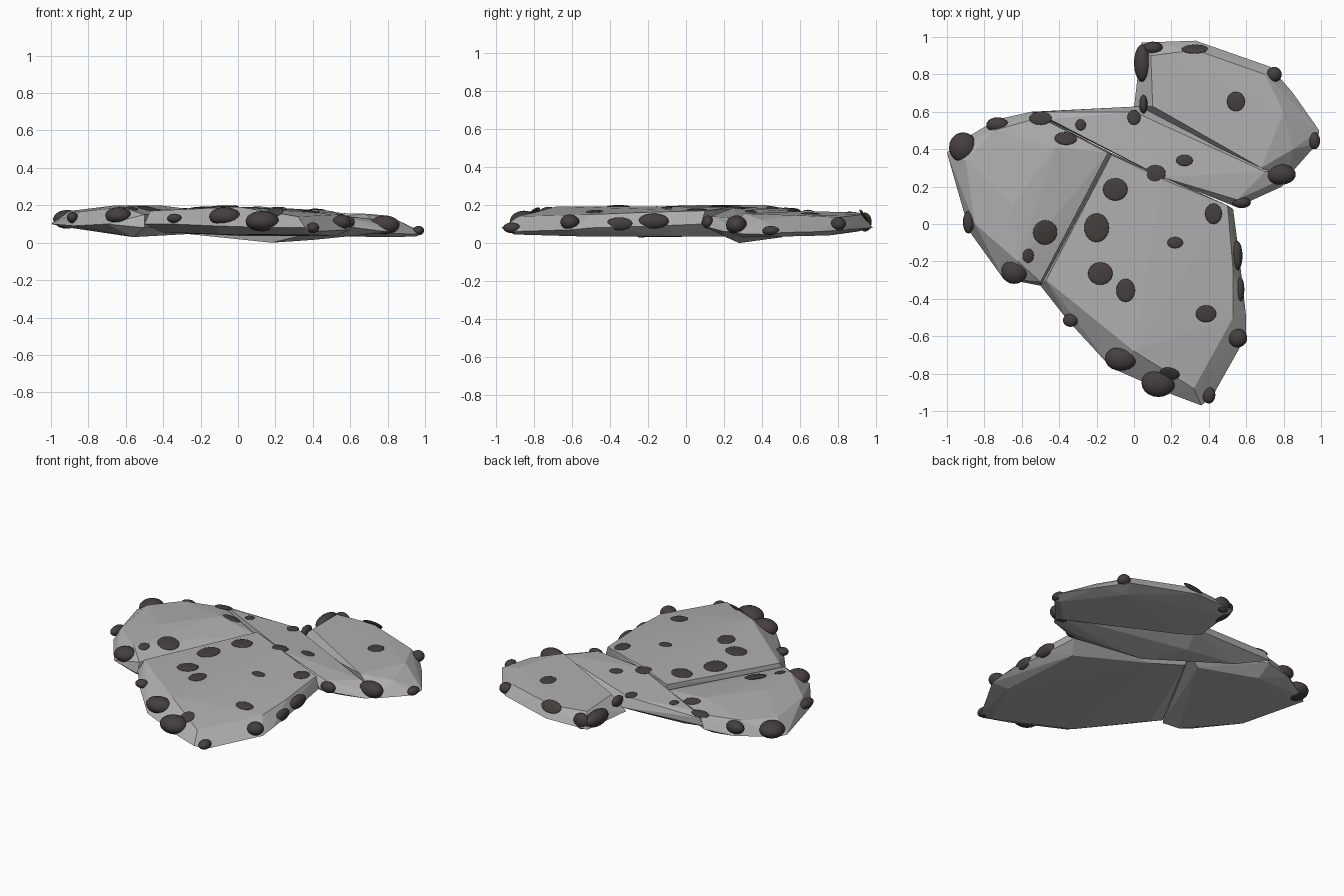
import bpy, bmesh
from mathutils import Vector, Matrix
from mathutils.bvhtree import BVHTree


def material(name, rgb):
    m = bpy.data.materials.new(name)
    m.diffuse_color = (*rgb, 1)
    return m


stone = material("grey stone", (0.43, 0.43, 0.43))
moss = material("dark moss", (0.060, 0.050, 0.049))
trees = []


def add_object(name, bm, mat):
    me = bpy.data.meshes.new(name)
    bm.to_mesh(me)
    me.materials.append(mat)
    ob = bpy.data.objects.new(name, me)
    bpy.context.collection.objects.link(ob)
    return ob


# Faceted slab: convex hull of its top, rim and bottom corners
def slab(name, top, rim, bottom):
    bm = bmesh.new()
    for p in top + rim + bottom:
        bm.verts.new(p)
    r = bmesh.ops.convex_hull(bm, input=bm.verts[:])
    loose = {v for v in r["geom_interior"] + r["geom_unused"]
             if isinstance(v, bmesh.types.BMVert) and not v.link_faces}
    bmesh.ops.delete(bm, geom=list(loose), context='VERTS')
    bmesh.ops.recalc_face_normals(bm, faces=bm.faces[:])
    trees.append(BVHTree.FromBMesh(bm))
    add_object(name, bm, stone)
    bm.free()


slab("main_slab",
     [(-.47, -.3, .17), (-.12, .37, .19), (.15, .24, .19), (.5, .1, .17),
      (.53, -.25, .16), (.53, -.5, .15), (0, -.68, .192), (.32, -.88, .14)],
     [(-.5, -.33, .1), (-.35, -.52, .1), (-.12, -.77, .09), (.2, -.91, .08),
      (.36, -.97, .08), (.42, -.92, .06), (.6, -.6, .07), (.6, -.5, .08),
      (.56, -.15, .09), (.53, .08, .1), (.1, .26, .1), (-.12, .38, .1)],
     [(-.4, -.33, .055), (-.1, -.68, .045), (.35, -.9, .045), (.52, -.55, .035),
      (.48, 0, .035), (.05, .24, .035), (-.12, .33, .045)])

slab("left_slab",
     [(-.9, .34, .17), (-.85, 0, .165), (-.62, -.2, .19), (-.5, -.31, .15),
      (-.42, .41, .2), (-.65, .1, .2), (-.5, .57, .175), (-.75, .5, .175), (-.14, .38, .165)],
     [(-1, .38, .1), (-.95, .43, .09), (-.73, .56, .09), (-.55, .6, .1),
      (-.88, -.04, .09), (-.7, -.29, .1), (-.5, -.33, .08), (-.12, .38, .1)],
     [(-.56, -.25, .03), (-.55, .5, .04), (-.2, .35, .05), (-.9, .36, .08)])

slab("middle_slab",
     [(-.52, .6, .165), (-.45, .56, .18), (0, .6, .165), (.15, .25, .185),
      (.7, .28, .13), (.55, .13, .14), (.75, .22, .1)],
     [(.79, .2, .06), (.55, .09, .09), (.85, .28, .06), (.05, .63, .1), (-.55, .6, .12)],
     [(.18, .28, 0), (.4, .25, .015), (.6, .2, .035), (0, .5, .03), (-.35, .52, .055)])

slab("back_slab",
     [(.09, .9, .16), (.1, .63, .168), (.33, .93, .15), (.68, .3, .155),
      (.7, .8, .135), (.8, .6, .145), (.85, .4, .12)],
     [(.04, .97, .08), (.33, .98, .08), (.73, .84, .07), (.85, .7, .06), (.99, .5, .055),
      (.98, .43, .045), (.82, .25, .05), (0, .62, .08)],
     [(.1, .9, .06), (.15, .6, .04), (.8, .3, .03), (.95, .45, .033), (.7, .75, .04)])


def blob(bm, matrix, sx, sy, sz):
    bmesh.ops.create_icosphere(bm, subdivisions=3, radius=1,
                               matrix=matrix @ Matrix.Diagonal((sx, sy, sz, 1)))


# Flat moss patches lying on the top faces: x, y, radius x, radius y
flat = [(-.5, .565, .06, .035), (-.365, .457, .06, .035), (-.285, .53, .028, .03),
        (0, .57, .035, .04), (.325, .935, .07, .04), (.545, .655, .048, .052),
        (.27, .34, .045, .03), (.115, .27, .055, .045), (-.1, .185, .066, .06),
        (-.2, -.02, .066, .077), (-.475, -.045, .066, .066), (-.565, -.17, .03, .038),
        (-.18, -.265, .066, .06), (-.045, -.355, .05, .062), (.425, .055, .045, .055),
        (.22, -.1, .042, .03), (.385, -.48, .055, .045), (.19, -.8, .055, .04)]
bm = bmesh.new()
for x, y, rx, ry in flat:
    hits = [t.ray_cast(Vector((x, y, 1)), Vector((0, 0, -1))) for t in trees]
    loc, nor = max((h for h in hits if h[0]), key=lambda h: h[0].z)[:2]
    rot = Vector((0, 0, 1)).rotation_difference(nor).to_matrix().to_4x4()
    blob(bm, Matrix.Translation(loc) @ rot, rx, ry, .008)
add_object("moss_patches", bm, moss)
bm.free()

# Rounded moss lumps on the rims: x, y, z, radius x, radius y, radius z
lumps = [(-.914, .41, .125, .075, .08, .05), (-.73, .53, .135, .06, .04, .04),
         (.045, .86, .115, .045, .1, .05), (.1, .94, .11, .055, .035, .05),
         (.05, .64, .14, .022, .05, .035), (.75, .8, .1, .04, .04, .035),
         (.965, .445, .065, .03, .045, .025), (.785, .265, .095, .08, .055, .05),
         (-.64, -.255, .145, .07, .065, .045), (-.885, .01, .135, .03, .06, .03),
         (.555, -.61, .11, .05, .05, .04), (.55, -.17, .115, .03, .08, .04),
         (.565, -.35, .1, .025, .07, .035), (-.34, -.515, .13, .04, .035, .025),
         (-.07, -.72, .14, .085, .065, .05), (.13, -.85, .115, .09, .075, .055),
         (.4, -.915, .08, .035, .045, .028), (.575, .115, .11, .05, .03, .035)]
bm = bmesh.new()
for x, y, z, rx, ry, rz in lumps:
    blob(bm, Matrix.Translation((x, y, z)), rx, ry, rz)
for f in bm.faces:
    f.smooth = True
add_object("moss_lumps", bm, moss)
bm.free()
for p in bpy.data.objects["moss_patches"].data.polygons:
    p.use_smooth = True
